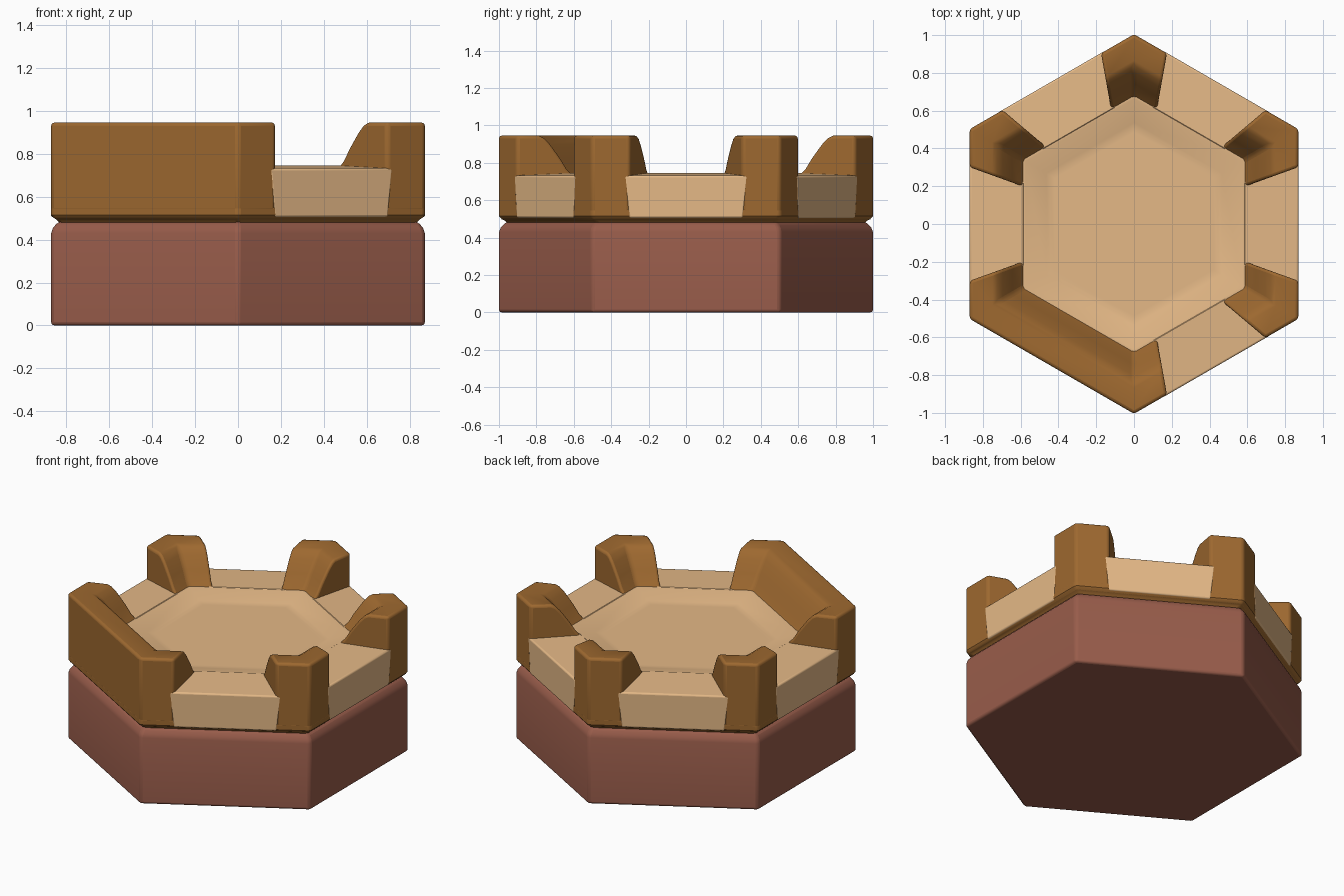
import bpy, bmesh, math
from mathutils import Vector

if "Cube" in bpy.data.objects:
    bpy.data.objects.remove(bpy.data.objects["Cube"])

APOTHEM = 0.87
MITRE = math.tan(math.radians(30))


def material(name, rgb):
    m = bpy.data.materials.new(name)
    m.use_nodes = True
    m.diffuse_color = (*rgb, 1)
    m.node_tree.nodes["Principled BSDF"].inputs["Base Color"].default_value = (*rgb, 1)
    return m


clay = material("red clay", (0.314, 0.107, 0.069))
soil = material("brown soil", (0.34, 0.14, 0.029))
sand = material("pale sand", (0.78, 0.483, 0.24))


def on_side(k, a, t, z):
    """Point at distance a out from the centre of side k, shifted t along it."""
    ang = math.radians(60 * k)
    c, s = math.cos(ang), math.sin(ang)
    return Vector((a * c - t * s, a * s + t * c, z))


def loft(name, sections, mat, bevel):
    """Skin a list of matching closed sections, cap both ends and soften the edges."""
    bm = bmesh.new()
    rows = [[bm.verts.new(p) for p in sec] for sec in sections]
    n = len(rows[0])
    for r0, r1 in zip(rows, rows[1:]):
        for i in range(n):
            j = (i + 1) % n
            bm.faces.new((r0[i], r0[j], r1[j], r1[i]))
    bm.faces.new(rows[0][::-1])
    bm.faces.new(rows[-1])
    bmesh.ops.recalc_face_normals(bm, faces=bm.faces)
    me = bpy.data.meshes.new(name)
    bm.to_mesh(me)
    bm.free()
    me.materials.append(mat)
    ob = bpy.data.objects.new(name, me)
    bpy.context.collection.objects.link(ob)
    if bevel:
        mod = ob.modifiers.new("soft edges", 'BEVEL')
        mod.width = bevel
        mod.segments = 3
        mod.limit_method = 'ANGLE'
        mod.angle_limit = math.radians(40)
        mod.use_clamp_overlap = False
    bpy.ops.object.select_all(action='DESELECT')
    ob.select_set(True)
    bpy.context.view_layer.objects.active = ob
    bpy.ops.object.shade_smooth_by_angle(angle=math.radians(35))


def hex_stack(name, profile, mat, bevel):
    """Hexagonal solid from (apothem, height) rings."""
    loft(name, [[on_side(k, a, a * MITRE, z) for k in range(6)] for a, z in profile], mat, bevel)


# Clay foundation and the soil slab above the groove
hex_stack("clay_base", [(APOTHEM, 0), (APOTHEM, 0.43), (0.863, 0.452), (0.838, 0.483)], clay, 0.016)
hex_stack("soil_slab", [(0.82, 0.465), (0.842, 0.49), (0.862, 0.504), (APOTHEM, 0.515),
                        (APOTHEM, 0.56)], soil, 0.016)

# Sand bowl: crest, gently sloped rim and flat floor
hex_stack("sand_bowl", [(0.63, 0.52), (0.63, 0.732), (0.59, 0.742), (0.575, 0.74),
                        (0.465, 0.709), (0.445, 0.705), (0.42, 0.705)], sand, 0)


def gap_half(a):
    """Half the width of an open side at a given distance out."""
    return 0.2 + (a - 0.59) * 0.36


# Sand ramps filling the open sides, their tails buried under the bowl
for k in (0, 1, 2, 3, 5):
    ends = []
    for a, z in ((0.4, 0.6), (0.588, 0.744), (APOTHEM + 0.001, 0.732)):
        top, low = gap_half(a) + 0.03, gap_half(a) + 0.005
        ends.append([on_side(k, a, -low, 0.505), on_side(k, a, low, 0.505),
                     on_side(k, a, top, z), on_side(k, a, -top, z)])
    loft("sand_ramp_%d" % k, ends, sand, 0.01)

# Raised soil rim: one long wall and four corner posts
RIM = [(APOTHEM, 0.53), (APOTHEM, 0.945), (0.75, 0.945), (0.725, 0.932), (0.695, 0.898),
       (0.645, 0.825), (0.612, 0.768), (0.585, 0.738), (0.56, 0.7), (0.56, 0.53)]


def rim_piece(name, first, corners):
    """Rim running from a gap on side `first` round a number of corners."""
    secs = [[on_side(first, a, gap_half(a), z) for a, z in RIM]]
    for c in range(corners):
        secs.append([on_side(first + c, a, a * MITRE, z) for a, z in RIM])
    secs.append([on_side(first + corners, a, -gap_half(a), z) for a, z in RIM])
    loft(name, secs, soil, 0.016)


for name, first, corners in (("back_left_post", 0, 1), ("back_post", 1, 1),
                             ("back_right_post", 2, 1), ("front_right_wall", 3, 2),
                             ("front_left_post", 5, 1)):
    rim_piece(name, first, corners)
